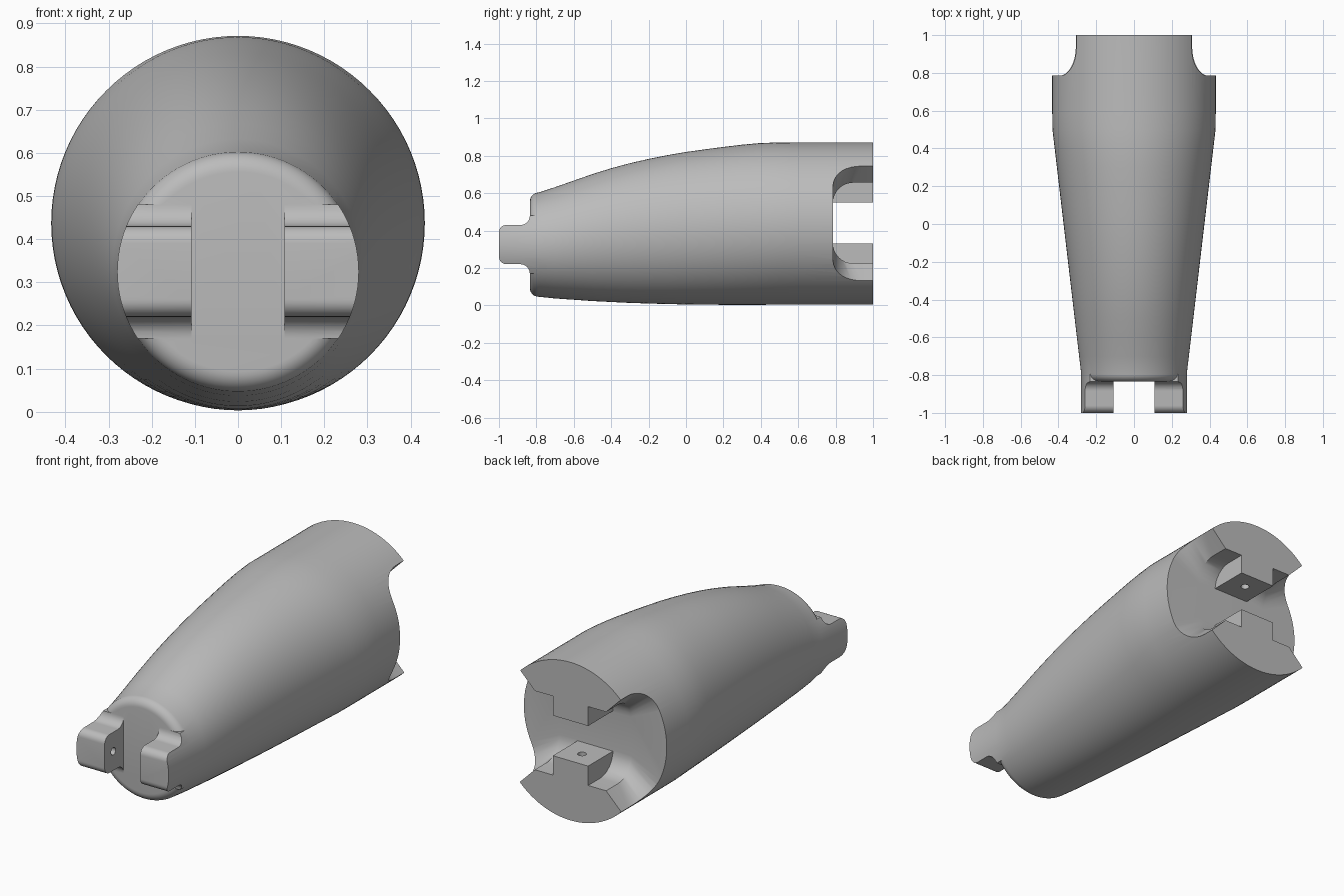
import bpy, bmesh, math
from math import sin, cos, pi

cube = bpy.data.objects.get("Cube")
if cube:
    bpy.data.objects.remove(cube, do_unlink=True)

grey = bpy.data.materials.new("plain_grey")
grey.use_nodes = True
grey.diffuse_color = (0.5, 0.5, 0.5, 1)
grey.node_tree.nodes["Principled BSDF"].inputs["Base Color"].default_value = (0.5, 0.5, 0.5, 1)


def loft(name, rings):
    """Skin a list of equal rings of points and cap both ends."""
    bm = bmesh.new()
    loops = [[bm.verts.new(p) for p in ring] for ring in rings]
    for a, b in zip(loops, loops[1:]):
        for i in range(len(a)):
            j = (i + 1) % len(a)
            bm.faces.new((a[i], a[j], b[j], b[i]))
    bm.faces.new(loops[0])
    bm.faces.new(loops[-1])
    bmesh.ops.recalc_face_normals(bm, faces=bm.faces)
    mesh = bpy.data.meshes.new(name)
    bm.to_mesh(mesh)
    bm.free()
    obj = bpy.data.objects.new(name, mesh)
    bpy.context.collection.objects.link(obj)
    mesh.materials.append(grey)
    return obj


def oval(y, top, bottom, half_width, inset=0.0, n=96):
    mid, half = (top + bottom) / 2, (top - bottom) / 2
    return [((half_width - inset) * cos(2 * pi * i / n), y,
             mid + (half - inset) * sin(2 * pi * i / n)) for i in range(n)]


def extrude_x(name, profile, x0, x1):
    return loft(name, [[(x, y, z) for y, z in profile] for x in (x0, x1)])


def box(name, x, y0, y1, z0, z1):
    return extrude_x(name, [(y0, z0), (y1, z0), (y1, z1), (y0, z1)], -x, x)


def cylinder(name, a, b, radius, axis, n=24):
    """Round pin from a to b along the x or z axis."""
    rings = []
    for x, y, z in (a, b):
        ring = []
        for i in range(n):
            u, v = radius * cos(2 * pi * i / n), radius * sin(2 * pi * i / n)
            ring.append((x, y + u, z + v) if axis == "x" else (x + u, y + v, z))
        rings.append(ring)
    return loft(name, rings)


def combine(target, tool, operation):
    mod = target.modifiers.new(operation.lower(), "BOOLEAN")
    mod.operation, mod.solver, mod.object = operation, "EXACT", tool
    bpy.context.view_layer.objects.active = target
    bpy.ops.object.modifier_apply(modifier=mod.name)
    bpy.data.objects.remove(tool, do_unlink=True)


def arc(cy, cz, r, start, end, n=8):
    steps = [math.radians(start + (end - start) * i / n) for i in range(n + 1)]
    return [(cy + r * cos(t), cz + r * sin(t)) for t in steps]


# Tapered shell with a rounded front rim
FACE, RIM = -0.835, 0.047
shape = [(-0.7, 0.632, 0.037), (-0.6, 0.667, 0.03), (-0.5, 0.702, 0.023), (-0.4, 0.733, 0.018),
         (-0.3, 0.76, 0.013), (-0.2, 0.783, 0.01), (-0.1, 0.803, 0.007), (0, 0.82, 0.005),
         (0.1, 0.834, 0.004), (0.2, 0.847, 0.003), (0.3, 0.859, 0.003), (0.4, 0.868, 0.003),
         (0.5, 0.871, 0.004), (0.6, 0.87, 0.004), (1, 0.87, 0.004)]
rings = []
for i in range(9):
    t = pi / 2 * i / 8
    rings.append(oval(FACE + RIM * (1 - cos(t)), 0.603, 0.046, 0.28, RIM * (1 - sin(t))))
for y, top, bottom in shape:
    rings.append(oval(y, top, bottom, min(0.433, 0.28 + 0.153 * (y + 0.79) / 1.3)))
body = loft("tapered_body", rings)

# Front lugs: filleted profile trimmed to the round outline
MID = 0.325
upper = arc(-0.96, 0.065, 0.04, 180, 90) + arc(FACE - 0.05, 0.155, 0.05, -90, 0) + [(-0.75, 0.155)]
profile = [(y, MID + z) for y, z in upper] + [(y, MID - z) for y, z in reversed(upper)]
for side in (-1, 1):
    lug = extrude_x("lug", profile, side * 0.108, side * 0.4)
    outline = loft("lug_outline", [oval(y, 0.603, 0.046, 0.28) for y in (-1.1, -0.6)])
    combine(lug, outline, "INTERSECT")
    hole = cylinder("lug_hole", (side * 0.08, -0.925, MID), (side * 0.18, -0.925, MID), 0.02, "x")
    combine(lug, hole, "DIFFERENCE")
    combine(body, lug, "UNION")

# Rear slot: rounded floor, walls flaring outward to both sides
FLOOR, AXIS, INNER = 0.785, 0.44, 0.216


def slot_ring(x):
    k = abs(x) / INNER
    h, r = 0.216, 0.11
    half = [(y, z) for y, z in arc(r, h - r, r, 180, 90)] + [(0.26, h)]
    pts = half + [(y, -z) for y, z in reversed(half)]
    return [(x, FLOOR + y * k, AXIS + z * k) for y, z in pts]


slot = loft("rear_slot", [slot_ring(x) for x in (-0.55, -INNER, INNER, 0.55)])
combine(body, slot, "DIFFERENCE")

# Upper and lower mounting blocks with pin holes
for side in (-1, 1):
    near, far = AXIS + side * 0.11, AXIS + side * 0.26
    block = box("mount_block", 0.107, FLOOR - 0.05, 1, min(near, far), max(near, far))
    combine(body, block, "UNION")
    pin = cylinder("mount_hole", (0, 0.9, AXIS + side * 0.08), (0, 0.9, AXIS + side * 0.2), 0.022, "z")
    combine(body, pin, "DIFFERENCE")

# Smooth shading with crisp machined edges
bpy.ops.object.select_all(action="DESELECT")
body.select_set(True)
bpy.context.view_layer.objects.active = body
bpy.ops.object.shade_smooth_by_angle(angle=math.radians(30))
